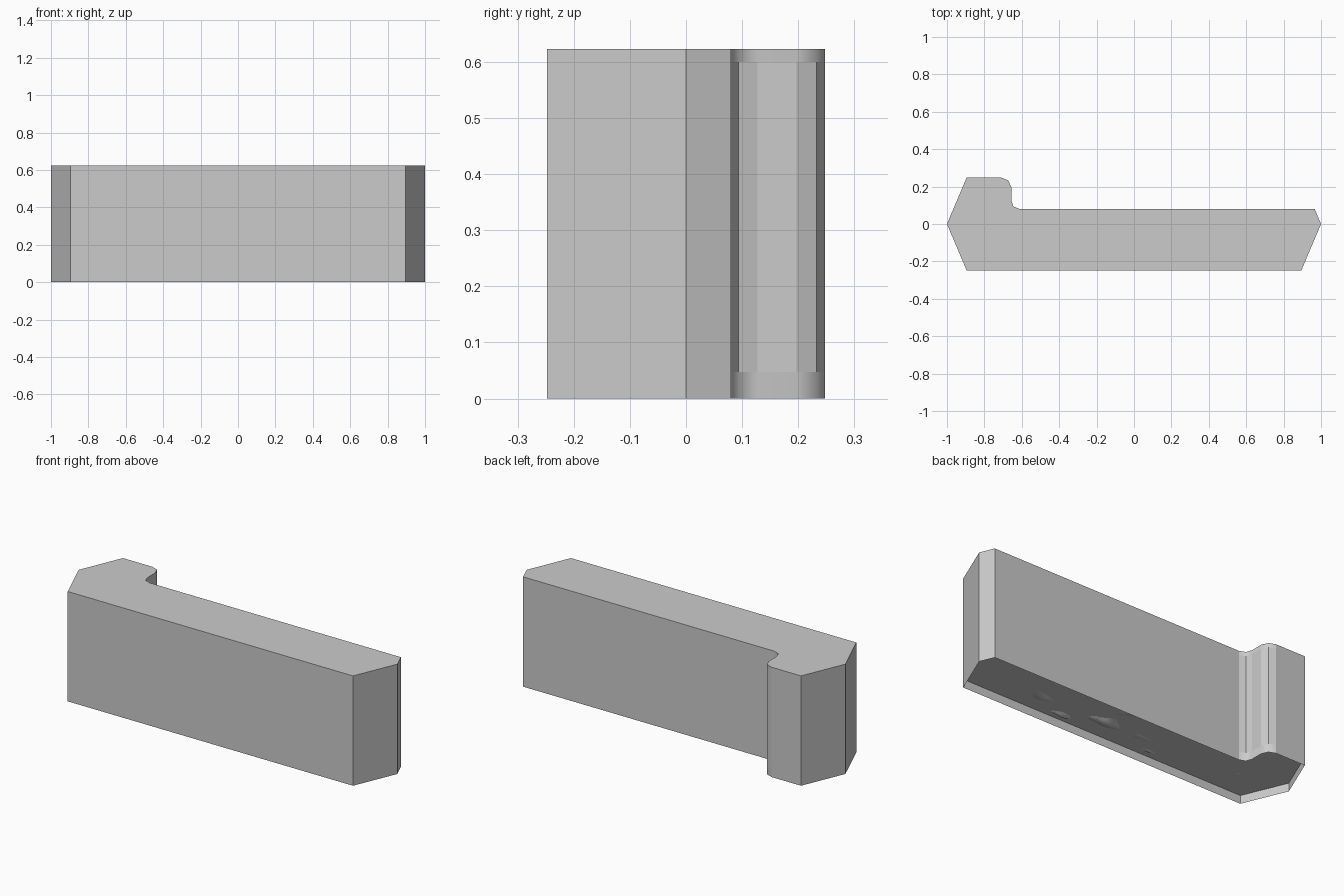
import bpy, bmesh
from mathutils import Vector, noise

if "Cube" in bpy.data.objects:
    bpy.data.objects.remove(bpy.data.objects["Cube"])

# Plan outline, counter-clockwise seen from above
OUTLINE = [(-1, 0), (-0.895, -0.248), (0.895, -0.248), (1, 0), (0.966, 0.08),
           (-0.61, 0.08), (-0.645, 0.094), (-0.656, 0.127), (-0.656, 0.197),
           (-0.672, 0.233), (-0.71, 0.248), (-0.895, 0.248)]
HEIGHTS = [0, 0.047, 0.6, 0.623]
CURVED = range(5, 10)   # outline sides in the rounded step


def add_object(name, bm):
    mesh = bpy.data.meshes.new(name)
    bm.to_mesh(mesh)
    bm.free()
    obj = bpy.data.objects.new(name, mesh)
    bpy.context.collection.objects.link(obj)
    return obj


# Wall block: skirt, main wall and top band, with a recessed underside
bm = bmesh.new()
rings = [[bm.verts.new((x, y, z)) for x, y in OUTLINE] for z in HEIGHTS]
n = len(OUTLINE)
for level, (low, high) in enumerate(zip(rings, rings[1:])):
    for i in range(n):
        j = (i + 1) % n
        face = bm.faces.new((low[i], low[j], high[j], high[i]))
        face.smooth = level != 1 and i in CURVED
bm.faces.new(rings[-1])
bm.faces.new(rings[1][::-1])
add_object("wall_block", bm)

# Rough patches just breaking through the recessed underside
bm = bmesh.new()
bmesh.ops.create_grid(bm, x_segments=110, y_segments=24, size=1)
for v in bm.verts:
    x, y = v.co.x * 0.75, v.co.y * 0.13 - 0.08
    bump = noise.noise(Vector((x * 7, y * 12, 3.0)))
    v.co = (x, y, 0.055 - 0.028 * bump)
hidden = [v for v in bm.verts if v.co.z > 0.052]
bmesh.ops.delete(bm, geom=hidden, context='VERTS')
bmesh.ops.reverse_faces(bm, faces=bm.faces[:])
add_object("underside_rough_patches", bm)
